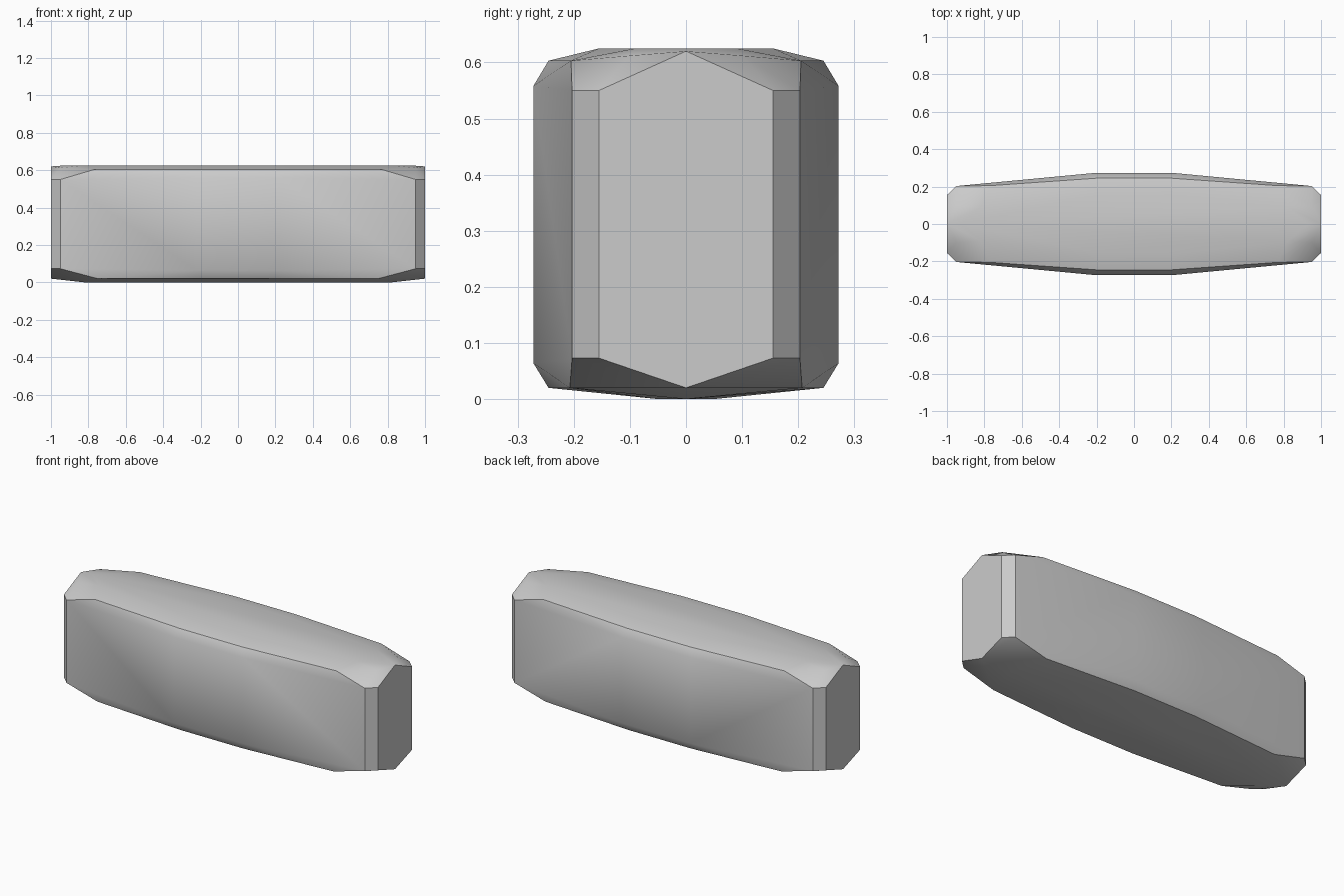
import bpy
import bmesh
import math

if "Cube" in bpy.data.objects:
    bpy.data.objects.remove(bpy.data.objects["Cube"], do_unlink=True)

# One quarter of the block's corners, mirrored across x and y
quarter = [
    # flat top and its shoulder
    (0.93, 0.0, 0.625), (0.82, 0.09, 0.625), (0.2, 0.155, 0.625),
    (0.95, 0.1, 0.612), (0.77, 0.205, 0.603), (0.2, 0.245, 0.603),
    # long walls
    (0.22, 0.272, 0.558), (0.22, 0.272, 0.064),
    # chamfered ends
    (0.95, 0.203, 0.55), (0.95, 0.203, 0.073),
    (1.0, 0.155, 0.55), (1.0, 0.155, 0.073),
    (1.0, 0.0, 0.62), (1.0, 0.0, 0.02),
    # underside
    (0.75, 0.207, 0.02), (0.2, 0.245, 0.02),
    (0.82, 0.0, 0.0), (0.2, 0.05, 0.0),
]
points = {(x * sx, y * sy, z) for x, y, z in quarter
          for sx in (-1, 1) for sy in (-1, 1)}

# Wrap the corners into a closed faceted block
bm = bmesh.new()
for p in sorted(points):
    bm.verts.new(p)
bmesh.ops.convex_hull(bm, input=bm.verts[:])
loose = [v for v in bm.verts if not v.link_faces]
bmesh.ops.delete(bm, geom=loose, context="VERTS")
bmesh.ops.dissolve_limit(bm, angle_limit=math.radians(0.5),
                         verts=bm.verts[:], edges=bm.edges[:])
bmesh.ops.recalc_face_normals(bm, faces=bm.faces[:])
mesh = bpy.data.meshes.new("stone_block")
bm.to_mesh(mesh)
bm.free()
block = bpy.data.objects.new("stone_block", mesh)
bpy.context.collection.objects.link(block)

# Plain grey stone
grey = (0.6, 0.6, 0.6, 1.0)
stone = bpy.data.materials.new("grey_stone")
stone.use_nodes = True
stone.diffuse_color = grey
stone.node_tree.nodes["Principled BSDF"].inputs["Base Color"].default_value = grey
mesh.materials.append(stone)

# Soft shoulders, crisp end chamfers
bpy.ops.object.select_all(action="DESELECT")
block.select_set(True)
bpy.context.view_layer.objects.active = block
bpy.ops.object.shade_smooth_by_angle(angle=math.radians(35))
